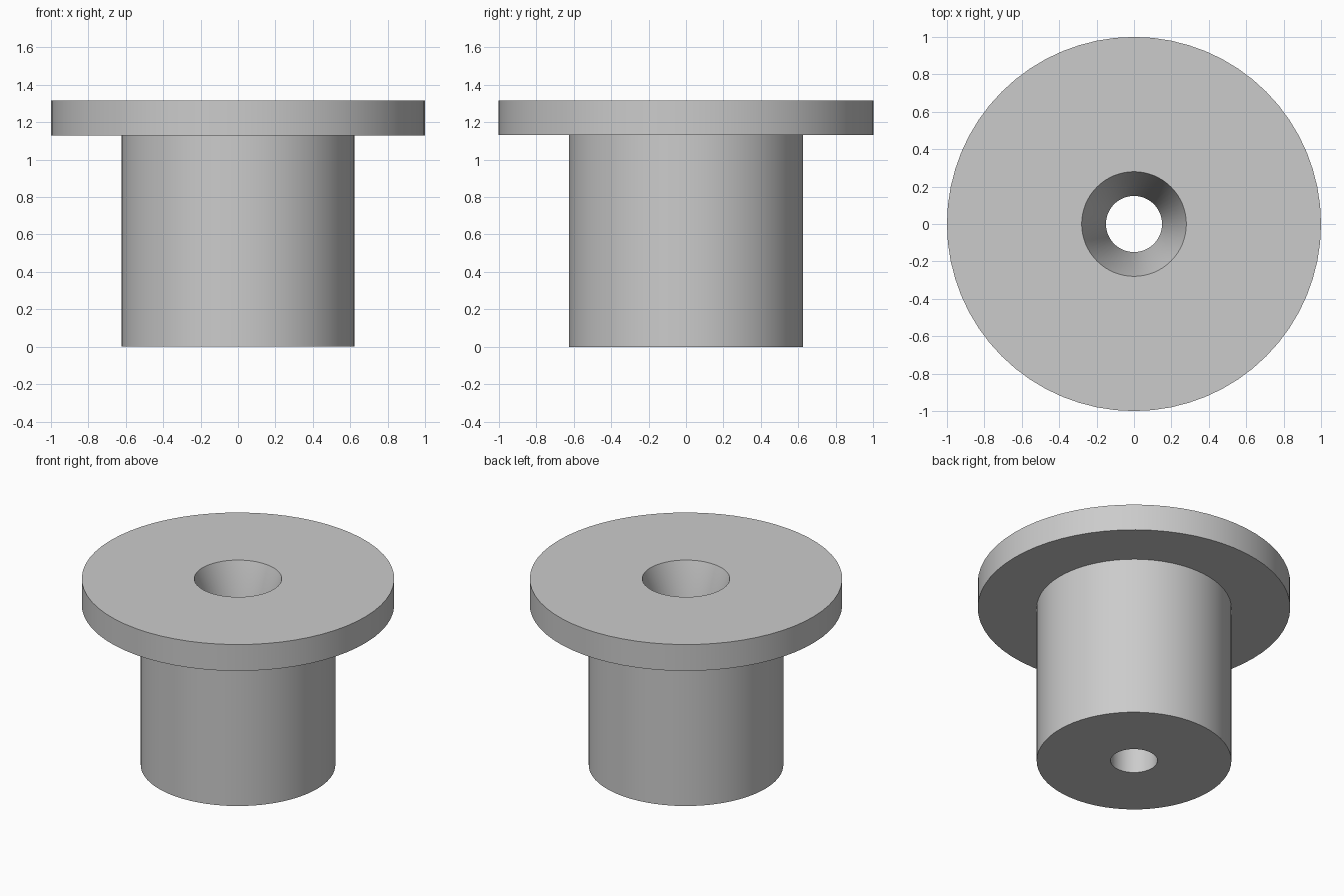
import bpy
import bmesh
import math
from mathutils import Matrix

if "Cube" in bpy.data.objects:
    bpy.data.objects.remove(bpy.data.objects["Cube"], do_unlink=True)

SEGMENTS = 64

# Plain grey material
grey = bpy.data.materials.new("plain grey")
grey.use_nodes = True
colour = (0.6, 0.6, 0.6, 1.0)
grey.diffuse_color = colour
grey.node_tree.nodes["Principled BSDF"].inputs["Base Color"].default_value = colour


def lathe(name, profile, material):
    """Turn a closed (radius, height) profile around the z axis."""
    bm = bmesh.new()
    rings = []
    for i in range(SEGMENTS):
        turn = Matrix.Rotation(math.tau * i / SEGMENTS, 3, "Z")
        rings.append([bm.verts.new((turn.col[0] * r).to_tuple()[:2] + (z,)) for r, z in profile])
    count = len(profile)
    for i, ring in enumerate(rings):
        following = rings[(i + 1) % SEGMENTS]
        for j in range(count):
            k = (j + 1) % count
            bm.faces.new((ring[j], following[j], following[k], ring[k]))
    bmesh.ops.recalc_face_normals(bm, faces=bm.faces)
    mesh = bpy.data.meshes.new(name)
    bm.to_mesh(mesh)
    bm.free()
    mesh.materials.append(material)
    obj = bpy.data.objects.new(name, mesh)
    bpy.context.collection.objects.link(obj)
    return obj


# Flanged bushing: bore, body wall, flange, tapered funnel mouth
bushing = lathe("flanged_bushing", [
    (0.15, 0.0), (0.623, 0.0),
    (0.623, 1.13), (1.0, 1.13),
    (1.0, 1.316), (0.28, 1.316),
    (0.15, 0.92),
], grey)

# Smooth round walls, crisp rims
bpy.ops.object.select_all(action="DESELECT")
bushing.select_set(True)
bpy.context.view_layer.objects.active = bushing
bpy.ops.object.shade_smooth_by_angle(angle=math.radians(30))
